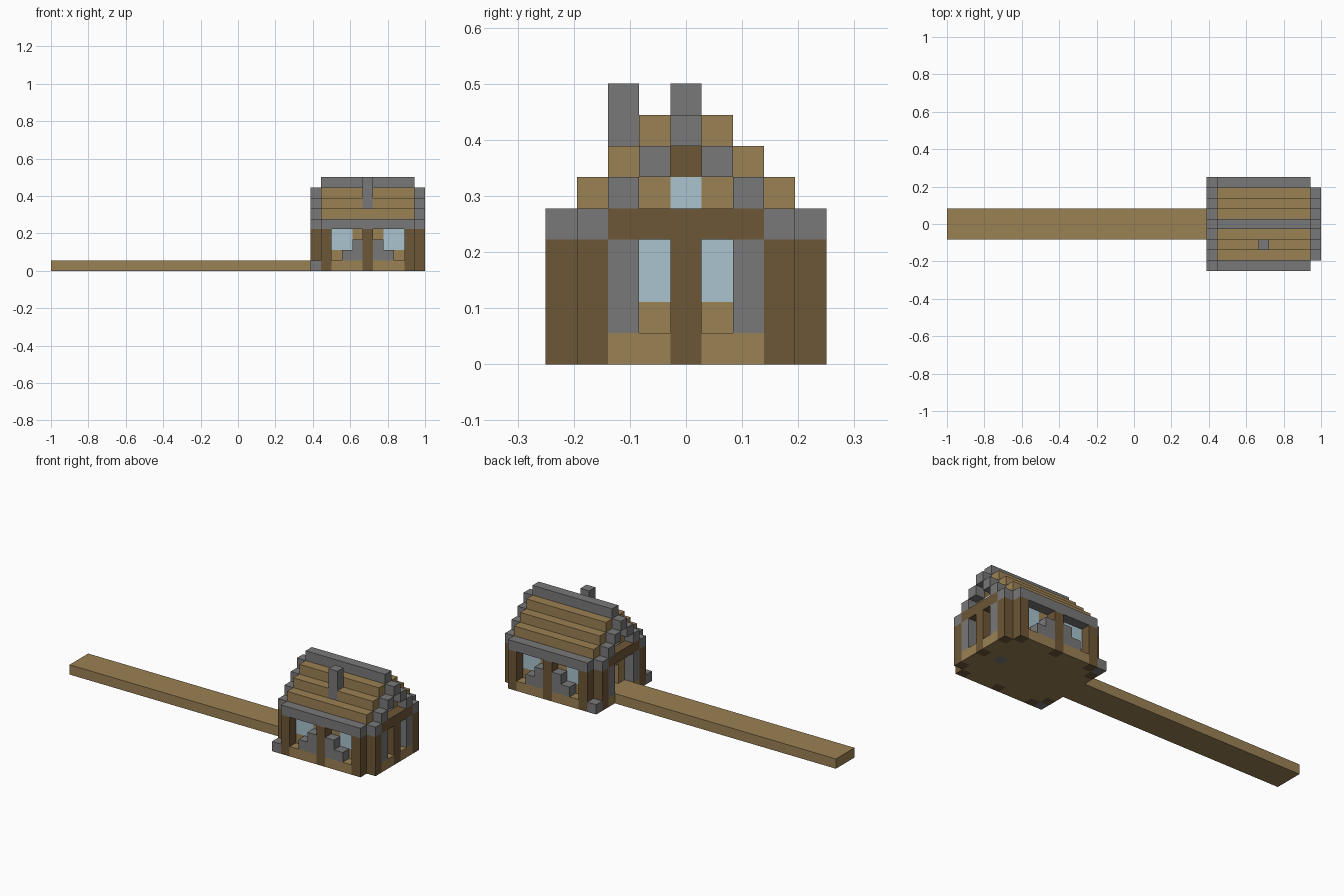
import bpy
import bmesh
from mathutils import Matrix, Vector

U = 1 / 18          # edge length of one building block
ROWS = 9            # blocks across the depth

if "Cube" in bpy.data.objects:
    bpy.data.objects.remove(bpy.data.objects["Cube"], do_unlink=True)


def material(name, rgb):
    m = bpy.data.materials.new(name)
    m.use_nodes = True
    m.diffuse_color = (*rgb, 1)
    bsdf = m.node_tree.nodes["Principled BSDF"]
    bsdf.inputs["Base Color"].default_value = (*rgb, 1)
    bsdf.inputs["Roughness"].default_value = 0.9
    return m


PLANK = material("plank_wood", (0.33, 0.22, 0.09))
LOG = material("dark_log", (0.155, 0.095, 0.038))
STONE = material("grey_stone", (0.19, 0.19, 0.19))
GLASS = material("pale_blue_glass", (0.40, 0.55, 0.62))


def span(v):
    return v if isinstance(v, tuple) else (v, v)


def part(name, mat, boxes, mirror=False):
    """One object made of boxes, each given as inclusive block ranges (x, y, z)."""
    bm = bmesh.new()
    for box in boxes:
        x, y, z = map(span, box)
        copies = [y]
        flipped = (ROWS - 1 - y[1], ROWS - 1 - y[0])
        if mirror and flipped != y:
            copies.append(flipped)
        for yy in copies:
            lo = Vector((x[0], yy[0], z[0])) * U
            hi = Vector((x[1] + 1, yy[1] + 1, z[1] + 1)) * U
            mid = (lo + hi) / 2 - Vector((1, ROWS * U / 2, 0))
            mat4 = Matrix.Translation(mid) @ Matrix.Diagonal((*(hi - lo), 1))
            bmesh.ops.create_cube(bm, size=1, matrix=mat4)
    me = bpy.data.meshes.new(name)
    bm.to_mesh(me)
    bm.free()
    me.materials.append(mat)
    ob = bpy.data.objects.new(name, me)
    bpy.context.scene.collection.objects.link(ob)
    return ob


W, E, MID = 25, 35, 30       # end columns and middle column of the house
LEN = (W + 1, E - 1)         # main length of the house

# Walkway and floor with outer ledges
part("walkway", PLANK, [((0, W - 1), (3, 5), 0)])
part("floor", PLANK, [(LEN, (1, 3), 0), ((W + 1, 32), 4, 0), (34, 4, 0)], mirror=True)
part("hearth_stone", STONE, [(33, 4, 0)])
part("side_ledges", PLANK, [((27, 29), 0, 0), ((31, 33), 0, 0)], mirror=True)
part("end_ledges", PLANK, [(E, (2, 3), 0), (W, (2, 3), 0)], mirror=True)
part("entrance_sill", PLANK, [(W, 4, 0)])

# Log posts and end beams
part("side_posts", LOG, [(i, 0, (0, 3)) for i in (W + 1, MID, E - 1)], mirror=True)
part("end_posts", LOG, [(i, 1, (0, 3)) for i in (W, E)], mirror=True)
part("east_center_post", LOG, [(E, 4, (0, 3))])
part("end_beams", LOG, [(i, (2, 6), 4) for i in (W, E)])

# Side walls, windows and the stepped stones on the ledges
part("side_walls", PLANK,
     [(LEN, 1, 1), (W + 1, 1, (2, 3)), ((29, 31), 1, (2, 3)), (E - 1, 1, (2, 3))],
     mirror=True)
part("side_windows", GLASS, [((27, 28), 1, (2, 3)), ((32, 33), 1, (2, 3))], mirror=True)
part("side_stone_steps", STONE,
     [(28, 0, 1), (29, 0, (1, 2)), (31, 0, (1, 2)), (32, 0, 1)], mirror=True)

# End walls
part("east_wall", PLANK, [(E - 1, (2, 3), 1), (E - 1, 2, (2, 3)), (E - 1, 4, (1, 3))],
     mirror=True)
part("east_windows", GLASS, [(E - 1, 3, (2, 3))], mirror=True)
part("west_wall", PLANK, [(W + 1, (2, 3), (1, 3)), (W + 1, 4, 3)], mirror=True)
part("end_stone_columns", STONE, [(i, 2, (1, 3)) for i in (W, E)], mirror=True)

# Gables with a small window
for side, col in (("west", W + 1), ("east", E - 1)):
    part(side + "_gable", PLANK, [(col, (1, 3), 4), (col, 4, 4), (col, (2, 3), 5)], mirror=True)
    part(side + "_gable_window", GLASS, [(col, 4, 5)])
    part(side + "_gable_log", LOG, [(col, 4, 6)])

# Stepped roof, stone trim and chimney
part("eaves", STONE, [(LEN, 0, 4)], mirror=True)
part("roof_steps", PLANK, [(LEN, k, 4 + k) for k in (1, 3)]
     + [((W + 1, MID - 1), 2, 6), ((MID + 1, E - 1), 2, 6)], mirror=True)
part("roof_step_behind_chimney", PLANK, [(MID, 6, 6)])
part("ridge", STONE, [(LEN, 4, 8)])
part("gable_trim", STONE, [(i, k, 3 + k) for i in (W, E) for k in range(1, 5)], mirror=True)
part("chimney", STONE, [(MID, 2, (6, 8))])

# Stone blocks beside the entrance
part("entrance_blocks", STONE, [(W, 0, 0)], mirror=True)
